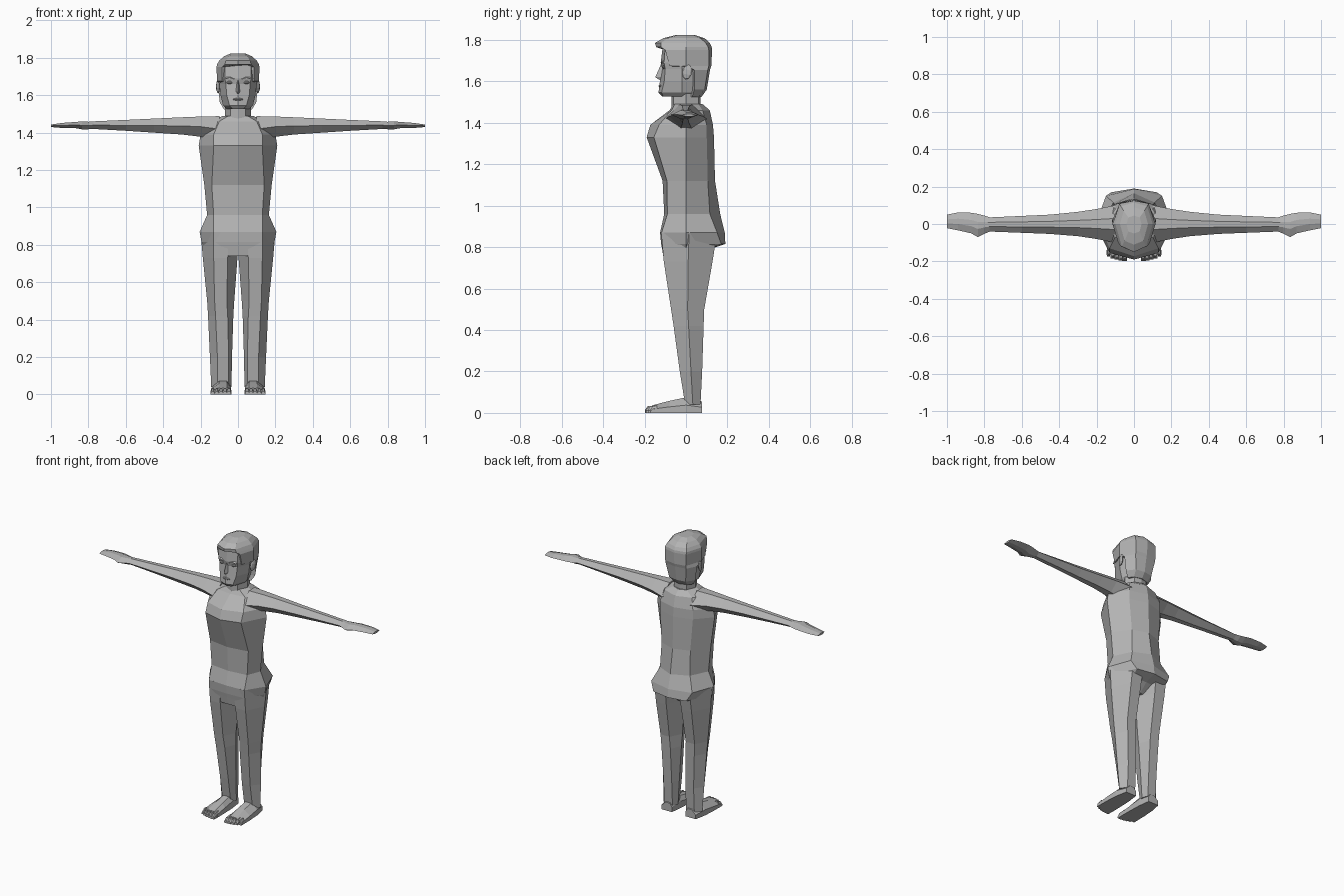
import bpy
import bmesh
import math
from mathutils import Vector

default_cube = bpy.data.objects.get("Cube")
if default_cube:
    bpy.data.objects.remove(default_cube, do_unlink=True)

GREY = (0.45, 0.45, 0.45, 1)
clay = bpy.data.materials.new("plain grey")
clay.use_nodes = True
clay.diffuse_color = GREY
clay.node_tree.nodes["Principled BSDF"].inputs["Base Color"].default_value = GREY

SIDES = (("left", 1), ("right", -1))


def finish(name, bm):
    """Turn a bmesh into a flat shaded object of the shared colour."""
    bmesh.ops.recalc_face_normals(bm, faces=bm.faces[:])
    mesh = bpy.data.meshes.new(name)
    bm.to_mesh(mesh)
    bm.free()
    mesh.materials.append(clay)
    obj = bpy.data.objects.new(name, mesh)
    bpy.context.collection.objects.link(obj)
    return obj


def loft(name, rings, side=1):
    """Skin a closed body over rings that share one point count."""
    bm = bmesh.new()
    loops = [[bm.verts.new((x * side, y, z)) for x, y, z in ring] for ring in rings]
    count = len(loops[0])
    for lower, upper in zip(loops, loops[1:]):
        for i in range(count):
            j = (i + 1) % count
            bm.faces.new((lower[i], lower[j], upper[j], upper[i]))
    bm.faces.new(loops[0])
    bm.faces.new(loops[-1])
    return finish(name, bm)


def body_ring(z, front, xf, yf, xs, ys, xb, yb, back):
    """Symmetrical eight-sided level: front, front corner, side, back corner, back."""
    half = [(xf, yf), (xs, ys), (xb, yb)]
    outline = [(0, front)] + half + [(0, back)] + [(-x, y) for x, y in reversed(half)]
    return [(x, y, z) for x, y in outline]


def leg_ring(z, inner, front_in, front_out, outer, front, back):
    """Six-sided level of a leg."""
    middle = (front + back) / 2
    return [(front_in, front, z), (front_out, front, z), (outer, middle, z),
            (front_out, back, z), (front_in, back, z), (inner, middle, z)]


def arm_ring(x, front, back, bottom, top):
    """Six-sided section across an arm or hand."""
    middle = (bottom + top) / 2
    near, far = front * 0.65 + back * 0.35, front * 0.35 + back * 0.65
    return [(x, front, middle), (x, near, top), (x, far, top),
            (x, back, middle), (x, far, bottom), (x, near, bottom)]


def foot_ring(y, inner, outer, top):
    """Flat-soled section across a foot."""
    return [(inner, y, 0), (outer, y, 0), (outer, y, top * 0.5),
            (outer * 0.6 + inner * 0.4, y, top), (inner * 0.8 + outer * 0.2, y, top),
            (inner, y, top * 0.6)]


def ball(name, centre, size, segments=8):
    """Small low-poly rounded shape."""
    bm = bmesh.new()
    bmesh.ops.create_uvsphere(bm, u_segments=segments, v_segments=5, radius=1)
    for v in bm.verts:
        v.co = Vector(centre) + Vector(a * b for a, b in zip(v.co, size))
    return finish(name, bm)


# Torso from the pelvis to the collar
torso = [
    (.74, -.107, .05, -.105, .06, 0, .04, .05, .06),
    (.79, -.115, .1, -.112, .185, 0, .1, .11, .115),
    (.815, -.12, .12, -.115, .195, 0, .12, .17, .19),
    (.87, -.125, .13, -.118, .205, 0, .15, .15, .187),
    (.96, -.105, .13, -.09, .165, 0, .11, .115, .165),
    (1.12, -.113, .14, -.092, .18, 0, .105, .105, .14),
    (1.33, -.19, .13, -.155, .21, 0, .12, .1, .135),
    (1.39, -.172, .13, -.13, .2, 0, .12, .1, .13),
    (1.46, -.08, .1, -.07, .15, 0, .1, .08, .115),
    (1.49, -.06, .05, -.055, .08, 0, .05, .06, .08),
]
loft("torso", [body_ring(*row) for row in torso])

# Neck
loft("neck", [body_ring(z, -.07, .04, -.06, .07, 0, .045, .06, .07)
              for z in (1.46, 1.56)])

# Head with jaw and forehead
head = [
    (1.527, -.115, .03, -.11, .06, -.02, .05, .03, .05),
    (1.545, -.133, .045, -.118, .08, -.02, .05, .07, .08),
    (1.6, -.126, .06, -.105, .093, -.02, .06, .09, .1),
    (1.66, -.115, .065, -.1, .1, -.02, .07, .1, .11),
    (1.69, -.122, .07, -.106, .104, -.02, .07, .1, .11),
    (1.77, -.112, .07, -.1, .1, -.02, .07, .1, .11),
]
loft("head", [body_ring(*row) for row in head])

# Hair: nape, temples, overhanging fringe and crown
hair = [
    (1.525, .02, .05, .02, .075, .03, .05, .06, .075),
    (1.56, .03, .06, .03, .097, .04, .06, .09, .1),
    (1.655, .03, .08, .03, .108, .04, .075, .105, .116),
    (1.675, -.06, .085, -.08, .112, 0, .075, .11, .122),
    (1.75, -.06, .085, -.1, .115, 0, .078, .11, .126),
    (1.765, -.143, .07, -.12, .112, 0, .078, .107, .124),
    (1.785, -.15, .065, -.12, .1, 0, .07, .095, .115),
    (1.808, -.11, .05, -.09, .075, 0, .055, .07, .09),
    (1.823, -.05, .03, -.04, .04, 0, .03, .035, .045),
]
loft("hair", [body_ring(*row) for row in hair])

# Nose wedge
loft("nose", [[(-w, -.1, z), (w, -.1, z), (0, y, z)]
              for z, w, y in ((1.607, .014, -.128), (1.62, .018, -.148), (1.68, .009, -.122))])

# Lips
ball("lips", (0, -.122, 1.578), (.028, .01, .007))

arm = [
    (.1, -.1, .1, 1.35, 1.488), (.2, -.08, .08, 1.378, 1.486),
    (.3, -.065, .065, 1.39, 1.482), (.45, -.053, .05, 1.4, 1.475),
    (.6, -.047, .043, 1.41, 1.468), (.78, -.04, .035, 1.42, 1.46),
]
hand = [
    (.77, -.04, .035, 1.42, 1.46), (.8, -.052, .045, 1.418, 1.458),
    (.835, -.07, .054, 1.418, 1.46), (.87, -.05, .06, 1.424, 1.457),
    (.94, -.034, .062, 1.425, 1.452), (1, -.022, .05, 1.43, 1.443),
]
leg = [
    (.87, 0, .05, .13, .2, -.12, .15), (.73, .003, .055, .13, .188, -.107, .128),
    (.5, .02, .06, .125, .165, -.072, .088), (.42, .025, .055, .12, .16, -.06, .085),
    (.2, .032, .05, .11, .15, -.03, .078), (.04, .035, .05, .11, .143, -.004, .07),
]
foot = [
    (.077, .05, .125, .055), (0, .04, .14, .075),
    (-.08, .037, .145, .058), (-.165, .036, .146, .036),
]

for label, side in SIDES:
    # Limbs
    loft(label + "_arm", [arm_ring(*row) for row in arm], side)
    loft(label + "_hand", [arm_ring(*row) for row in hand], side)
    loft(label + "_leg", [leg_ring(*row) for row in leg], side)
    loft(label + "_foot", [foot_ring(*row) for row in foot], side)

    # Toes, shrinking towards the outside
    for i in range(5):
        centre = .05 + i * .0215
        reach = -.197 + i * i * .0015
        half = .013 - i * .001
        loft(f"{label}_toe_{i + 1}",
             [foot_ring(y, centre - half, centre + half, top)
              for y, top in ((-.14, .036), (reach + .012, .032), (reach, .016))], side)

    # Eyes, brows and ears
    ball(label + "_eye", (side * .045, -.108, 1.668), (.016, .008, .008))
    loft(label + "_brow", [[(x, -.105, z), (x, -.124 + x * .1, z), (x, -.105, z + .008)]
                           for x, z in ((.02, 1.686), (.045, 1.694), (.068, 1.688))], side)
    ear = ball(label + "_ear", (0, 0, 0), (.009, .024, .036))
    ear.location = (side * .107, .006, 1.645)
    ear.rotation_euler = (math.radians(-12), 0, side * math.radians(-15))
